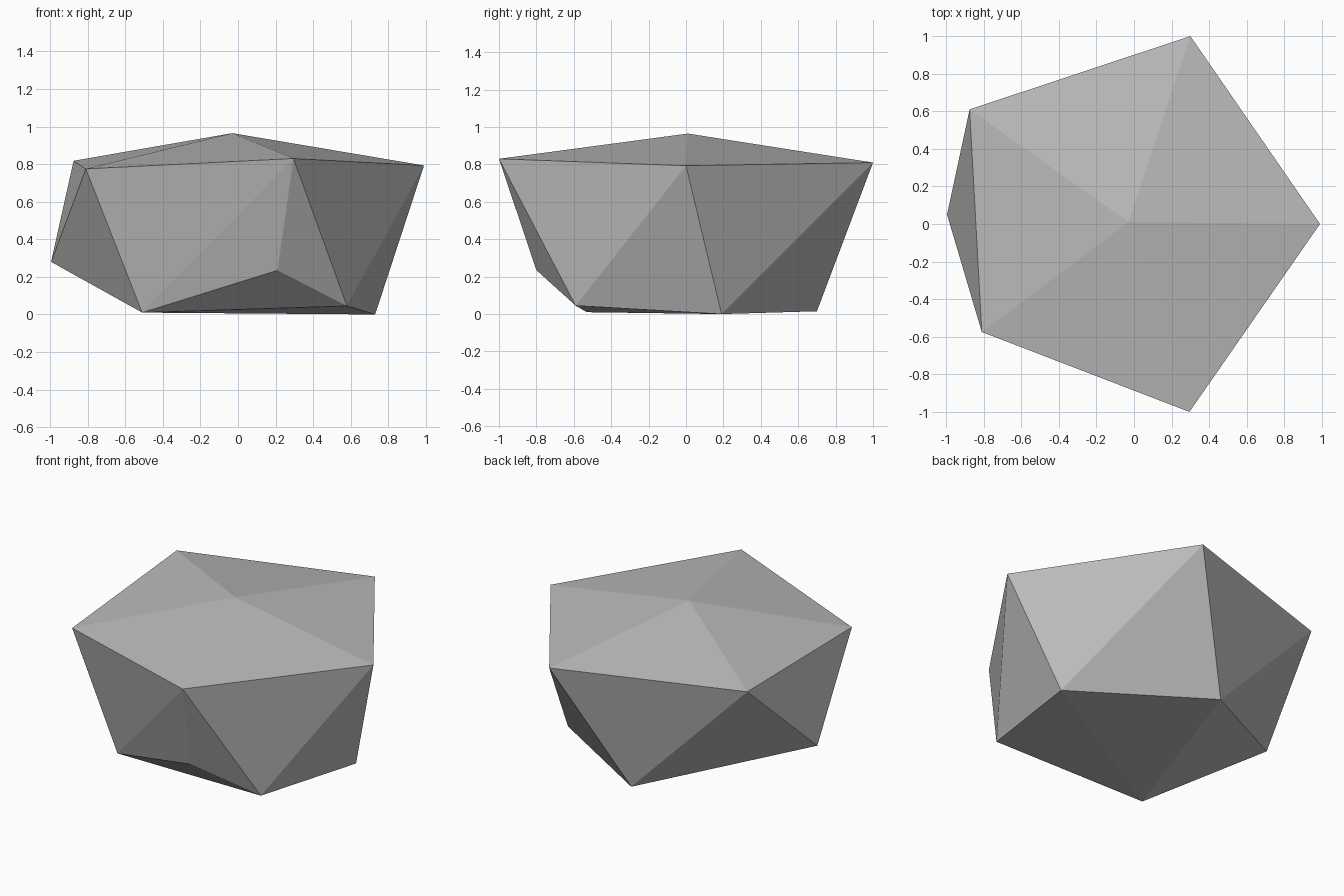
import bpy
import bmesh

cube = bpy.data.objects.get("Cube")
if cube:
    bpy.data.objects.remove(cube, do_unlink=True)

# Plain grey stone
stone = bpy.data.materials.new("grey stone")
stone.use_nodes = True
colour = (0.5, 0.5, 0.5, 1)
stone.diffuse_color = colour
stone.node_tree.nodes["Principled BSDF"].inputs["Base Color"].default_value = colour

# Corner points of the boulder
peak = [(-0.03, 0.01, 0.965)]
shoulder = [(0.99, 0, 0.793), (0.30, 1, 0.81), (-0.875, 0.61, 0.818),
            (-0.81, -0.575, 0.775), (0.295, -1, 0.83)]
foot = [(0.73, 0.19, 0), (-0.09, 0.70, 0.015), (-0.995, 0.05, 0.28),
        (-0.51, -0.53, 0.01), (0.21, -0.80, 0.235), (0.58, -0.59, 0.045)]

# Stretch a faceted skin over the corners
bm = bmesh.new()
for point in peak + shoulder + foot:
    bm.verts.new(point)
bmesh.ops.convex_hull(bm, input=bm.verts[:])
bmesh.ops.recalc_face_normals(bm, faces=bm.faces[:])
mesh = bpy.data.meshes.new("boulder")
bm.to_mesh(mesh)
bm.free()
mesh.materials.append(stone)
boulder = bpy.data.objects.new("boulder", mesh)
bpy.context.collection.objects.link(boulder)
